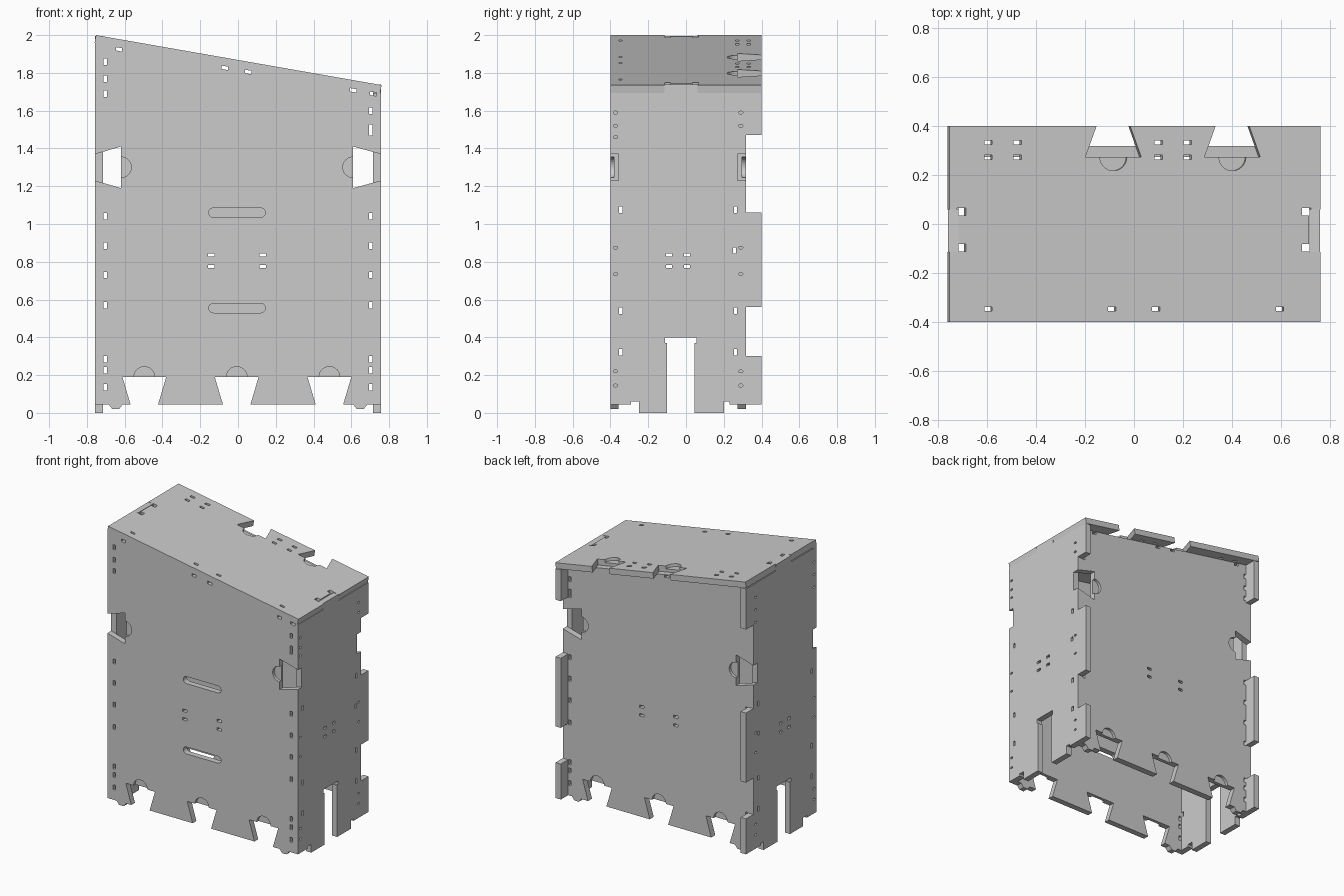
import bpy, bmesh, math
from mathutils import Vector

if "Cube" in bpy.data.objects:
    bpy.data.objects.remove(bpy.data.objects["Cube"])

W, T, D = 0.757, 0.042, 0.4           # half width, sheet thickness, half depth
B0, B1 = 0.272, 0.317                 # back panel planes
DROP = math.atan2(0.265, 2 * W)       # slope of the lid
XL = -0.752                           # upper left edge of the lid


def front_frame(u, v, d):
    return Vector((u, d, v))


def side_frame(u, v, d):
    return Vector((d, u, v))


def top_frame(u, v, d):
    s = (u - XL) / math.cos(DROP)
    return Vector((XL + s * math.cos(DROP) + d * math.sin(DROP), v,
                   2.0 - s * math.sin(DROP) + d * math.cos(DROP)))


def top_z(x):
    return 2.0 - (x - XL) * math.tan(DROP)


def mesh_object(name, prisms):
    """Mesh from prisms given as (outline, frame, d0, d1)."""
    bm = bmesh.new()
    for pts, frame, d0, d1 in prisms:
        a = [bm.verts.new(frame(u, v, d0)) for u, v in pts]
        b = [bm.verts.new(frame(u, v, d1)) for u, v in pts]
        bm.faces.new(a)
        bm.faces.new(b[::-1])
        for i in range(len(a)):
            j = (i + 1) % len(a)
            bm.faces.new((a[j], a[i], b[i], b[j]))
    bmesh.ops.recalc_face_normals(bm, faces=bm.faces)
    me = bpy.data.meshes.new(name)
    bm.to_mesh(me)
    bm.free()
    ob = bpy.data.objects.new(name, me)
    bpy.context.collection.objects.link(ob)
    return ob


def panel(name, outline, frame, d0, d1, cuts):
    ob = mesh_object(name, [(outline, frame, d0, d1)])
    cutter = mesh_object(name + "_cutter", cuts)
    cutter.hide_render = True
    mod = ob.modifiers.new("cut", 'BOOLEAN')
    mod.operation, mod.solver, mod.object = 'DIFFERENCE', 'EXACT', cutter
    mod.use_self = True
    bpy.context.view_layer.update()
    me = bpy.data.meshes.new_from_object(
        ob.evaluated_get(bpy.context.evaluated_depsgraph_get()))
    ob.modifiers.clear()
    ob.data = me
    bpy.data.objects.remove(cutter)


def rect(x, y, w, h, slope=0.0):
    return [(x + sx * w / 2, y + sy * h / 2 - sx * w / 2 * slope)
            for sx, sy in ((-1, -1), (1, -1), (1, 1), (-1, 1))]


def circle(x, y, r, n=24):
    return [(x + r * math.cos(2 * math.pi * i / n), y + r * math.sin(2 * math.pi * i / n))
            for i in range(n)]


def capsule(x, y, w, h, n=8):
    r, pts = h / 2, []
    for cx, a0 in ((x + w / 2 - r, -math.pi / 2), (x - w / 2 + r, math.pi / 2)):
        pts += [(cx + r * math.cos(a0 + math.pi * i / n), y + r * math.sin(a0 + math.pi * i / n))
                for i in range(n + 1)]
    return pts


# ---- tall front and back sheets
TABS = {1: [(0.045, 0.3), (0.56, 1.06), (1.47, 1.7)],
        -1: [(0.045, 0.3), (0.56, 1.06), (1.66, 1.96)]}
under = T / math.cos(DROP)


def tall_outline():
    half = [(0.61, 0.045), (0.63, 0.02), (0.665, 0.02), (0.685, 0.045), (W, 0.045)]
    pts = []
    x = [-0.496, -0.007, 0.484]                       # bottom dovetails
    pts += [(-u, v) for u, v in half[::-1]]
    for c in x:
        pts += [(c - 0.073, 0.045), (c - 0.116, 0.19), (c + 0.116, 0.19), (c + 0.073, 0.045)]
    pts += half
    # side dovetails
    pts += [(W, 1.23), (0.61, 1.19), (0.61, 1.41), (W, 1.37)]
    pts += [(W, top_z(W) - under), (-W, top_z(-W) - under)]
    pts += [(-W, 1.37), (-0.62, 1.41), (-0.62, 1.19), (-W, 1.23)]
    return pts


def tall_cuts(d0, d1, outside):
    a, b = d0 - 0.05, d1 + 0.05
    low = [0.135, 0.225, 0.285, 0.57, 0.73, 0.885, 1.04]
    holes = [rect(s * 0.703, z, 0.018, 0.034) for s, extra in
             ((-1, [1.69, 1.77, 1.86]), (1, [1.485, 1.51, 1.6])) for z in low + extra]
    holes += [rect(x, z, 0.035, 0.018) for x in (-0.142, 0.13) for z in (0.775, 0.836)]
    holes += [rect(x, top_z(x) - 0.054, 0.034, 0.018, math.tan(DROP))
              for x in (-0.63, -0.07, 0.055, 0.61, 0.715)]
    cuts = [(h, front_frame, a, b) for h in holes]
    # finger-grip recesses on the outer face
    p0, p1 = (d0 - 0.05, d0 + 0.02) if outside < 0 else (d1 - 0.02, d1 + 0.05)
    for c in ((-0.496, 0.19), (-0.007, 0.19), (0.484, 0.19), (-0.62, 1.3), (0.61, 1.3)):
        cuts.append((circle(*c, 0.055), front_frame, p0, p1))
    return cuts


def edge_pockets(y, s):
    zs = [0.145, 0.22, 0.735, 0.875] + ([1.46, 1.52, 1.59] if s > 0 else [1.67, 1.76, 1.85])
    return [(capsule(y, z, 0.022, 0.014), side_frame, s * (W - 0.02), s * (W + 0.05)) for z in zs]


front_cuts = tall_cuts(-D, -D + T, -1)
front_cuts += [(capsule(-0.005, z, 0.3, 0.05), front_frame, -0.5, -0.3) for z in (0.555, 1.06)]
front_cuts += edge_pockets(-0.373, 1) + edge_pockets(-0.373, -1)
panel("front_panel", tall_outline(), front_frame, -D, -D + T, front_cuts)

back_cuts = tall_cuts(B0, B1, 1)
for s in (1, -1):                                     # finger joints for the side tabs
    for z0, z1 in TABS[s]:
        lo = z0 - 0.05 if z0 < 0.1 else z0
        hi = z1 + 0.1 if z0 > 1.4 else z1
        back_cuts.append((rect(s * (W - T + 0.1), (lo + hi) / 2, 0.2, hi - lo),
                          front_frame, B0 - 0.05, B1 + 0.05))
panel("back_panel", tall_outline(), front_frame, B0, B1, back_cuts)

# ---- side sheets with feet, cable slot and rear tabs
for s, name in ((-1, "left_panel"), (1, "right_panel")):
    top = min(top_z(s * W), top_z(s * (W - T))) - under
    t1 = TABS[s][2][0]
    outline = [(-D + T, 0.045), (-0.29, 0.045), (-0.29, 0.06), (-0.25, 0.06), (-0.25, 0),
               (-0.1, 0), (-0.1, 0.37), (-0.11, 0.37), (-0.11, 0.4), (0.055, 0.4),
               (0.055, 0.37), (0.045, 0.37), (0.045, 0), (0.2, 0), (0.2, 0.06),
               (0.23, 0.06), (0.23, 0.045), (D, 0.045), (D, 0.3), (B0, 0.3), (B0, 0.56),
               (D, 0.56), (D, 1.06), (B0, 1.06), (B0, t1), (D, t1), (D, top),
               (0.06, top), (0.06, top + 0.045), (-0.115, top + 0.045),
               (-0.115, top), (-D + T, top)]
    holes = [rect(y, z, 0.018, 0.034) for y in (-0.346, 0.262) for z in (0.32, 0.54, 1.075)]
    holes += [rect(0.257, z, 0.018, 0.03) for z in (0.86, 0.90)][:1]
    holes += [rect(y, z, 0.032, 0.018) for y in (-0.09, 0.005) for z in (0.775, 0.836)]
    d0, d1 = sorted((s * W, s * (W - T)))
    cuts = [(h, side_frame, d0 - 0.05, d1 + 0.05) for h in holes] + edge_pockets(0.29, s)
    panel(name, outline, side_frame, d0, d1, cuts)

# ---- sloping lid with rear dovetails and end notches for the side tabs
lid = [(XL, -D), (0.76, -D), (0.76, -0.115), (0.712, -0.115), (0.712, 0.06), (0.76, 0.06), (0.76, D)]
for c in (0.401, -0.084):
    lid += [(c + 0.068, D), (c + 0.114, 0.272), (c - 0.114, 0.272), (c - 0.068, D)]
lid += [(XL, D), (XL, 0.06), (-0.714, 0.06), (-0.714, -0.115), (XL, -0.115)]
holes = [rect(x, y, 0.032, 0.018) for x in (-0.594, -0.475, 0.1, 0.218) for y in (0.272, 0.332)]
holes += [rect(x, -0.346, 0.032, 0.016) for x in (-0.594, -0.09, 0.09, 0.594)]
holes += [rect(s * 0.703, y, 0.036, 0.03) for s in (-1, 1) for y in (-0.097, 0.05)]
lid_cuts = [(h, top_frame, -T - 0.05, 0.05) for h in holes]
lid_cuts += [(circle(c, 0.272, 0.055), top_frame, -0.02, 0.05) for c in (0.401, -0.084)]
panel("top_panel", lid, top_frame, -T, 0, lid_cuts)
